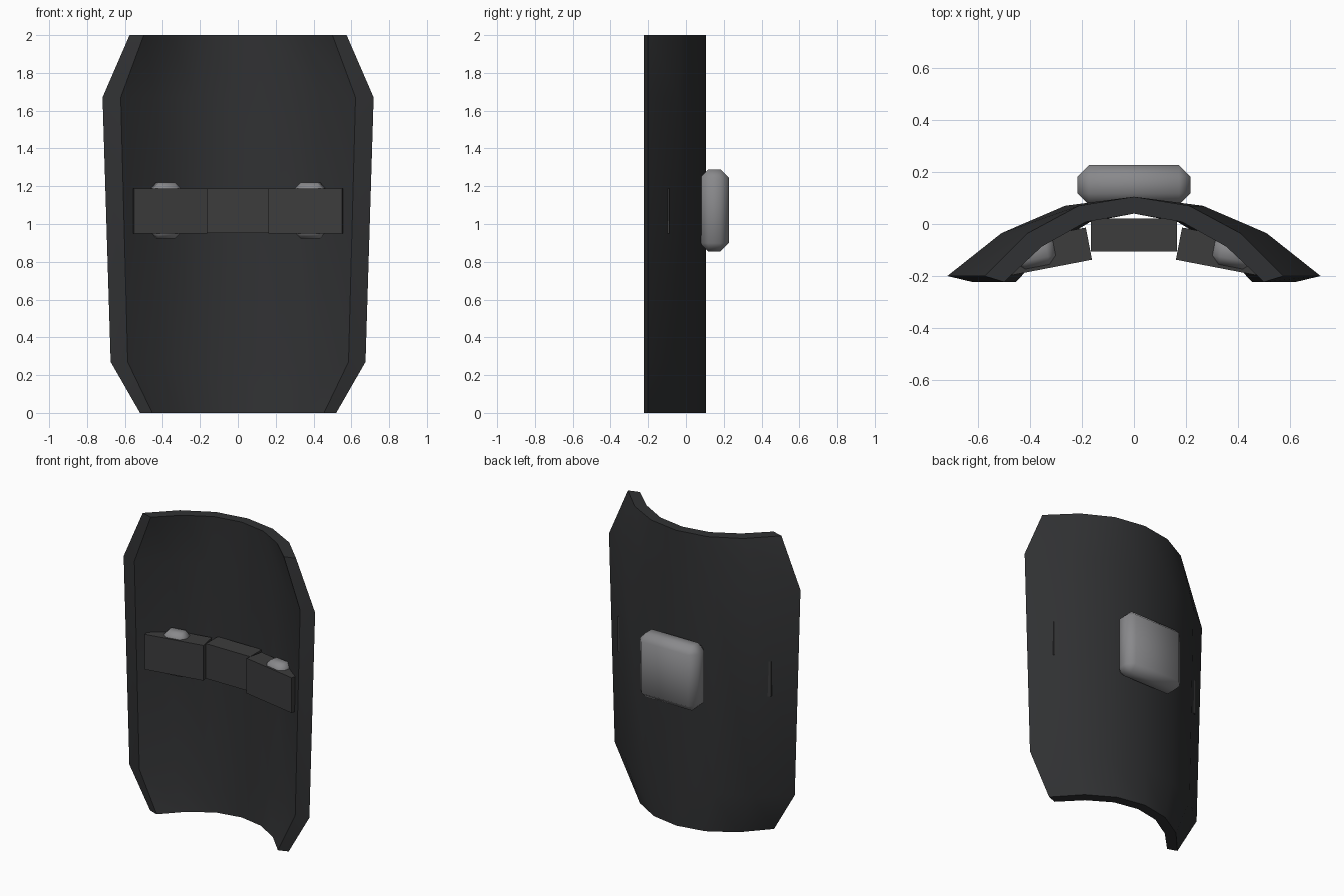
import bpy, bmesh, math
from mathutils import Matrix

if "Cube" in bpy.data.objects:
    bpy.data.objects.remove(bpy.data.objects["Cube"])


def material(name, r, g, b):
    m = bpy.data.materials.new(name)
    m.diffuse_color = (r, g, b, 1)
    m.use_nodes = True
    m.node_tree.nodes["Principled BSDF"].inputs["Base Color"].default_value = m.diffuse_color
    return m


shield_mat = material("dark_plate", 0.03, 0.031, 0.033)
grip_mat = material("dark_grip", 0.045, 0.045, 0.046)
pad_mat = material("grey_pad", 0.25, 0.25, 0.26)


def finish(bm, name, mat, smooth=None):
    bmesh.ops.recalc_face_normals(bm, faces=bm.faces)
    me = bpy.data.meshes.new(name)
    bm.to_mesh(me)
    bm.free()
    me.materials.append(mat)
    ob = bpy.data.objects.new(name, me)
    bpy.context.collection.objects.link(ob)
    if smooth:
        bpy.ops.object.select_all(action='DESELECT')
        ob.select_set(True)
        bpy.context.view_layer.objects.active = ob
        bpy.ops.object.shade_smooth_by_angle(angle=math.radians(smooth))
    return ob


def box(name, loc, size, mat, turn=0, bevel=0, smooth=None):
    bm = bmesh.new()
    bmesh.ops.create_cube(bm, size=1)
    bmesh.ops.scale(bm, vec=size, verts=bm.verts)
    if bevel:
        bmesh.ops.bevel(bm, geom=bm.edges[:], offset=bevel, segments=1,
                        affect='EDGES', profile=0.5)
    bm.transform(Matrix.Translation(loc) @ Matrix.Rotation(turn, 4, 'Z'))
    return finish(bm, name, mat, smooth)


# Curved plate: rows of (z, back half width, front half width)
rows = [(0, 0.52, 0.455), (0.27, 0.675, 0.585), (1.67, 0.718, 0.622), (2, 0.575, 0.50)]
# Half profiles as (fraction of half width, y)
back = [(0, 0.105), (0.37, 0.07), (0.71, -0.035), (1, -0.2)]
front = [(0, 0.04), (0.37, 0.008), (0.71, -0.087), (1, -0.223)]


def mirrored(half):
    return [(-f, y) for f, y in half[:0:-1]] + half


bm = bmesh.new()
rings = []
for z, wb, wf in rows:
    loop = [(f * wb, y, z) for f, y in mirrored(back)]
    loop += [(f * wf, y, z) for f, y in reversed(mirrored(front))]
    rings.append([bm.verts.new(p) for p in loop])
n = len(rings[0])
for a, b in zip(rings, rings[1:]):
    for i in range(n):
        j = (i + 1) % n
        bm.faces.new((a[i], a[j], b[j], b[i]))
for r in (rings[0], rings[-1]):
    for i in range(n // 2 - 1):
        bm.faces.new((r[i], r[i + 1], r[n - 2 - i], r[n - 1 - i]))
finish(bm, "shield_plate", shield_mat, 25)

# Carrying bar with two angled ends that pierce the plate
box("bar_center", (0, -0.042, 1.07), (0.33, 0.126, 0.236), grip_mat)
tilt = math.radians(10.9)
for side, s in (("left", -1), ("right", 1)):
    box("bar_" + side, (s * 0.368, -0.113, 1.07), (0.397, 0.126, 0.238),
        grip_mat, -s * tilt)
    box("bar_mount_" + side, (s * 0.383, -0.108, 1.072), (0.155, 0.115, 0.295),
        pad_mat, -s * tilt, 0.03, 80)

# Chamfered block on the back
box("back_block", (0, 0.15, 1.072), (0.435, 0.153, 0.435), pad_mat, 0, 0.044, 80)
